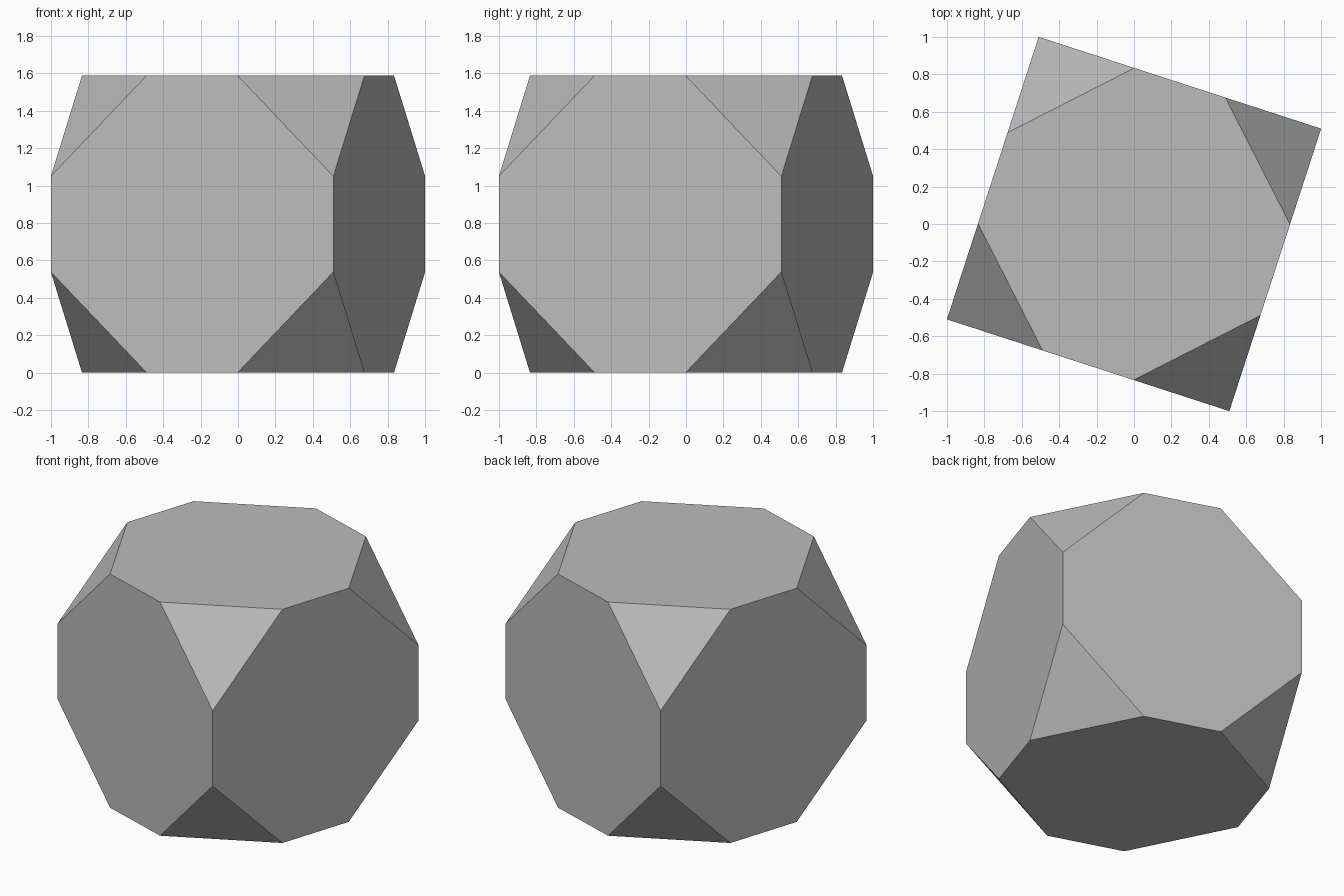
import bpy
import bmesh
from math import radians
from mathutils import Matrix

HALF = 0.794      # half the side of the block
CUT = 0.339       # share of each edge removed at each corner
TURN = radians(-18)

cube = bpy.data.objects.get("Cube")
if cube:
    bpy.data.objects.remove(cube, do_unlink=True)

# Plain grey material
grey = bpy.data.materials.new("grey")
grey.use_nodes = True
colour = (0.5, 0.5, 0.5, 1.0)
grey.diffuse_color = colour
grey.node_tree.nodes["Principled BSDF"].inputs["Base Color"].default_value = colour

# Block with its eight corners sliced off into triangles
bm = bmesh.new()
bmesh.ops.create_cube(bm, size=2 * HALF)
bmesh.ops.bevel(bm, geom=bm.verts[:], offset=2 * HALF * CUT, offset_type='OFFSET',
                segments=1, profile=0.5, affect='VERTICES')

# Turn about the vertical axis and stand on the ground
place = Matrix.Translation((0, 0, HALF)) @ Matrix.Rotation(TURN, 4, 'Z')
bmesh.ops.transform(bm, matrix=place, verts=bm.verts)
bmesh.ops.recalc_face_normals(bm, faces=bm.faces)

mesh = bpy.data.meshes.new("truncated_cube")
bm.to_mesh(mesh)
bm.free()
mesh.materials.append(grey)
block = bpy.data.objects.new("truncated_cube", mesh)
bpy.context.scene.collection.objects.link(block)
